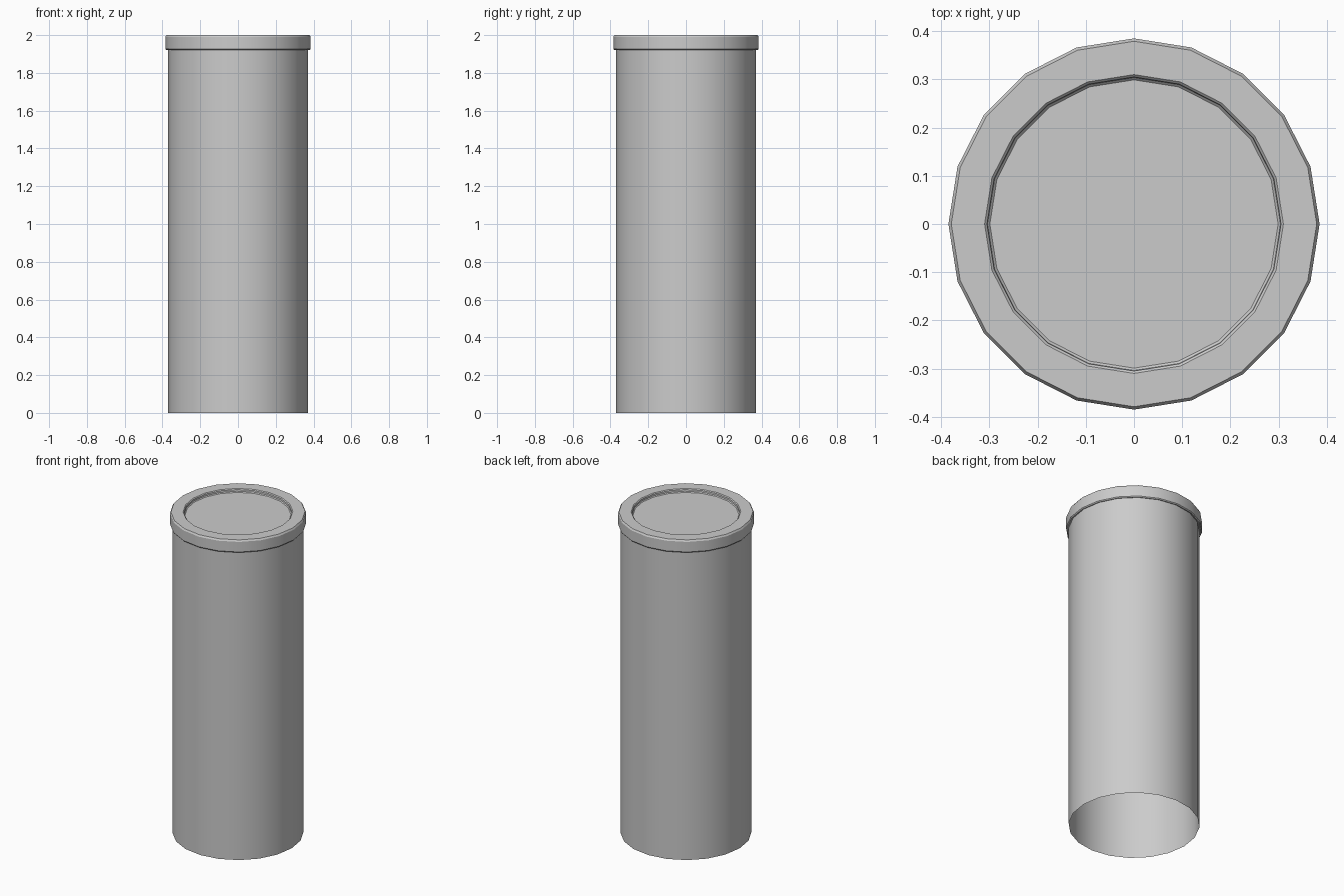
import bpy
import math

if "Cube" in bpy.data.objects:
    bpy.data.objects.remove(bpy.data.objects["Cube"])

SIDES = 20


def lathe(name, profile, cap_end=False):
    """Revolve (radius, z) points, listed bottom-outside to top-inside, around z."""
    verts, faces = [], []
    for r, z in profile:
        for i in range(SIDES):
            a = 2 * math.pi * i / SIDES
            verts.append((r * math.cos(a), r * math.sin(a), z))
    for k in range(len(profile) - 1):
        for i in range(SIDES):
            j = (i + 1) % SIDES
            a, b = k * SIDES, (k + 1) * SIDES
            faces.append((a + i, a + j, b + j, b + i))
    if cap_end:
        start = (len(profile) - 1) * SIDES
        faces.append(tuple(range(start, start + SIDES)))
    mesh = bpy.data.meshes.new(name)
    mesh.from_pydata(verts, [], faces)
    obj = bpy.data.objects.new(name, mesh)
    bpy.context.collection.objects.link(obj)
    bpy.ops.object.select_all(action='DESELECT')
    obj.select_set(True)
    bpy.context.view_layer.objects.active = obj
    bpy.ops.object.shade_smooth_by_angle(angle=math.radians(30))
    return obj


# Tube wall, open at the bottom
lathe("canister_body", [(0.37, 0.0), (0.37, 1.925)])

# Lid: underside lip, bevelled rim, shallow recessed top
lathe("canister_lid", [
    (0.37, 1.925), (0.38, 1.921), (0.385, 1.927),
    (0.385, 1.99), (0.379, 2.0),
    (0.31, 2.0), (0.305, 1.995), (0.304, 1.985), (0.299, 1.98),
], cap_end=True)
